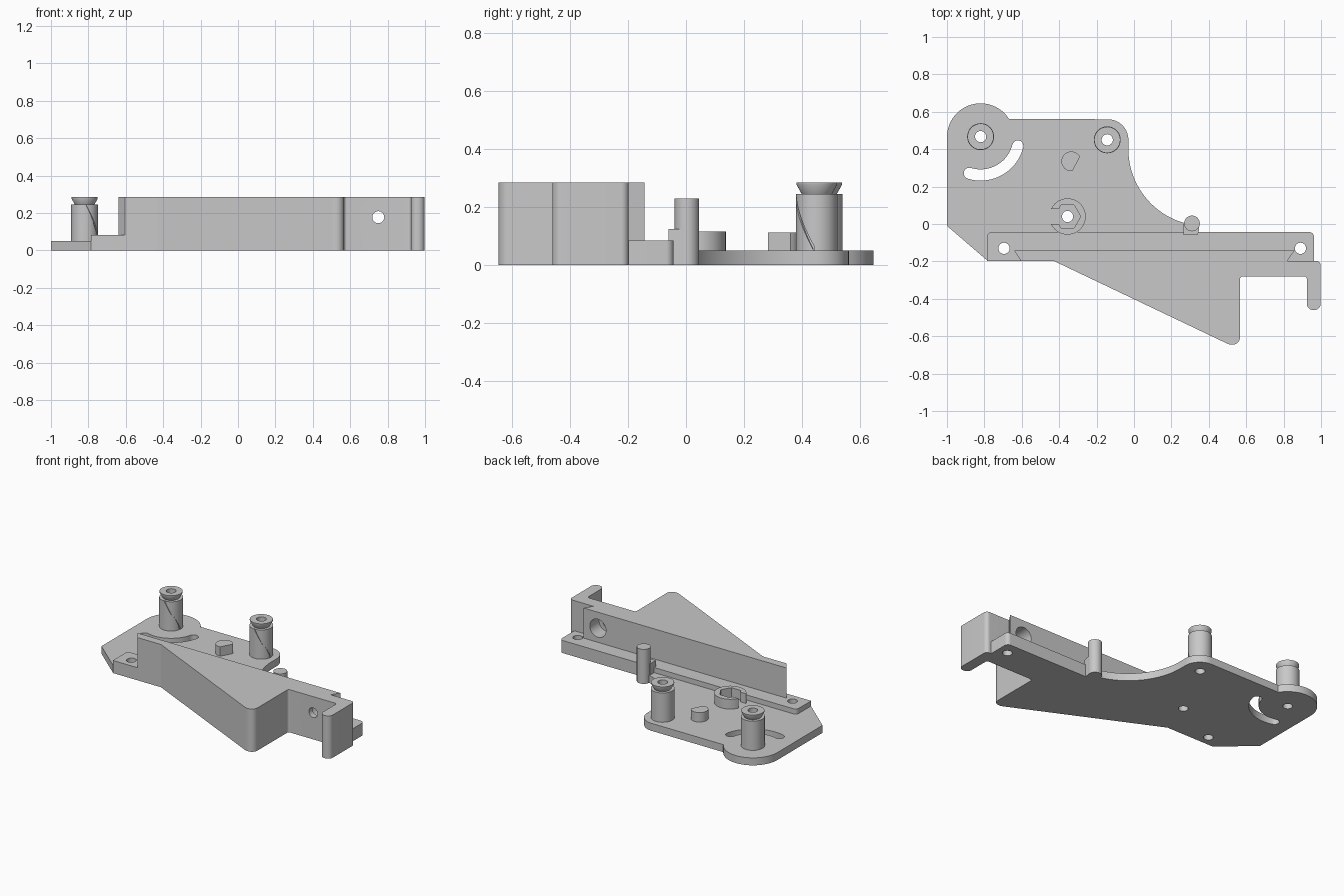
import bpy, bmesh, math
from mathutils import Vector

if "Cube" in bpy.data.objects:
    bpy.data.objects.remove(bpy.data.objects["Cube"])

grey = bpy.data.materials.new("plain grey")
grey.use_nodes = True
grey.diffuse_color = (0.58, 0.58, 0.58, 1)
grey.node_tree.nodes["Principled BSDF"].inputs["Base Color"].default_value = grey.diffuse_color
parts = []


def arc(cx, cy, r, a, b, n=24):
    """Points on an arc from angle a to angle b, in degrees."""
    angles = [math.radians(a + (b - a) * i / n) for i in range(n + 1)]
    return [(cx + r * math.cos(t), cy + r * math.sin(t)) for t in angles]


def rounded(corners, n=8):
    """Outline whose corners (x, y, radius) are rounded off."""
    out = []
    for i, (x, y, r) in enumerate(corners):
        p = Vector((x, y))
        if not r:
            out.append(p)
            continue
        u = (Vector(corners[i - 1][:2]) - p).normalized()
        v = (Vector(corners[(i + 1) % len(corners)][:2]) - p).normalized()
        half = u.angle(v) / 2
        centre = p + (u + v).normalized() * r / math.sin(half)
        start = p + u * r / math.tan(half) - centre
        end = p + v * r / math.tan(half) - centre
        out += [centre + start.lerp(end, k / n).normalized() * r for k in range(n + 1)]
    return out


def add(name, bm, keep=True):
    bmesh.ops.recalc_face_normals(bm, faces=bm.faces[:])
    mesh = bpy.data.meshes.new(name)
    bm.to_mesh(mesh)
    bm.free()
    mesh.materials.append(grey)
    obj = bpy.data.objects.new(name, mesh)
    bpy.context.collection.objects.link(obj)
    if keep:
        parts.append(obj)
    return obj


def prism(name, outline, z0, z1, keep=True):
    bm = bmesh.new()
    face = bm.faces.new([bm.verts.new((p[0], p[1], z0)) for p in outline])
    top = bmesh.ops.extrude_face_region(bm, geom=[face], use_keep_orig=True)["geom"]
    bmesh.ops.translate(bm, vec=(0, 0, z1 - z0),
                        verts=[v for v in top if isinstance(v, bmesh.types.BMVert)])
    return add(name, bm, keep)


def disc(x, y, r, n=32):
    return arc(x, y, r, 0, 360 - 360 / n, n - 1)


def cut(obj, cutter):
    """Subtract the cutter, bake the result and discard the cutter."""
    mod = obj.modifiers.new("cut", "BOOLEAN")
    mod.operation, mod.solver, mod.object = "DIFFERENCE", "EXACT", cutter
    cutter.hide_render = True
    graph = bpy.context.evaluated_depsgraph_get()
    mesh = bpy.data.meshes.new_from_object(obj.evaluated_get(graph))
    obj.modifiers.clear()
    obj.data = mesh
    bpy.data.objects.remove(cutter)


def drill(obj, x, y, r=0.03):
    cut(obj, prism("drill", disc(x, y, r), -0.1, 0.4, False))


def drill_along_y(obj, x, z, r, y0, y1):
    drill_bit = prism("drill", disc(x, z, r), -y1, -y0, False)
    drill_bit.rotation_euler.x = math.pi / 2
    cut(obj, drill_bit)


POST_A, POST_B, NUT = (-0.82, 0.467), (-0.143, 0.45), (-0.355, 0.04)

# Base plate with its curved slot and screw holes
plate = prism("base_plate",
              [(-1, -0.01), (-0.785, -0.195), (-0.76, -0.195), (-0.76, -0.08), (0.27, -0.08)]
              + arc(0.38, 0.4, 0.41, 255, 180)
              + arc(-0.14, 0.45, 0.11, 0, 90)
              + arc(-0.82, 0.465, 0.18, 32, 180, 36), 0, 0.05)
slot = (arc(*POST_A, 0.235, -107, -14)
        + arc(POST_A[0] + 0.199, POST_A[1] - 0.05, 0.03, -14, 166, 10)[1:-1]
        + arc(*POST_A, 0.175, -14, -107)
        + arc(POST_A[0] - 0.06, POST_A[1] - 0.196, 0.03, 73, 253, 10)[1:-1])
cut(plate, prism("slot", slot, -0.1, 0.2, False))
for spot in (POST_A, POST_B, NUT):
    drill(plate, *spot)

# Mounting rail
rail = prism("mounting_rail", rounded([
    (-0.785, -0.197, 0), (0.962, -0.197, 0), (0.962, -0.043, 0.025), (-0.785, -0.043, 0.025)]),
    0, 0.084)
for x in (-0.695, 0.89):
    drill(rail, x, -0.13)

# Tall wedge body ending in a hook, and the dovetail ridge along its back
body = prism("wedge_body", rounded([
    (-0.43, -0.197, 0), (0.51, -0.645, 0.05), (0.567, -0.645, 0.04), (0.567, -0.28, 0.015),
    (0.924, -0.28, 0.015), (0.924, -0.46, 0.034), (0.998, -0.46, 0.034), (0.998, -0.197, 0.025)]),
    0, 0.285)
ridge = prism("dovetail_ridge",
              [(-0.605, -0.197), (0.82, -0.197), (0.857, -0.143), (-0.64, -0.143)], 0.075, 0.285)
drill_along_y(body, 0.75, 0.178, 0.032, -0.4, 0)
drill_along_y(body, 0.75, 0.178, 0.06, -0.24, 0)
drill_along_y(ridge, 0.75, 0.178, 0.06, -0.24, 0)


def spool_post(name, x, y):
    """Hollow post with a flared collar and a spiral groove."""
    profile = [(0.03, 0.04), (0.072, 0.04), (0.072, 0.245), (0.052, 0.245),
               (0.07, 0.277), (0.07, 0.285), (0.03, 0.285)]
    bm = bmesh.new()
    ring = [bm.verts.new((r, 0, z)) for r, z in profile]
    edges = [bm.edges.new((ring[i - 1], ring[i])) for i in range(len(ring))]
    bmesh.ops.spin(bm, geom=ring + edges, cent=(0, 0, 0), axis=(0, 0, 1),
                   angle=math.tau, steps=40, use_merge=True)
    bmesh.ops.remove_doubles(bm, verts=bm.verts[:], dist=1e-5)
    post = add(name, bm)

    # square section swept down the side
    bm = bmesh.new()
    last, steps = None, 16
    for i in range(steps + 1):
        t = i / steps
        a, z = math.radians(-92 + 85 * t), 0.255 - 0.2 * t
        now = [bm.verts.new((r * math.cos(a), r * math.sin(a), z + h))
               for r, h in ((0.066, -0.009), (0.08, -0.009), (0.08, 0.009), (0.066, 0.009))]
        if last:
            for k in range(4):
                bm.faces.new((last[k - 1], last[k], now[k], now[k - 1]))
        if i in (0, steps):
            bm.faces.new(now)
        last = now
    cut(post, add("groove", bm, False))
    post.location = (x, y, 0)


spool_post("left_post", *POST_A)
spool_post("right_post", *POST_B)

# Open nut holder with a hexagonal pocket
holder = prism("nut_holder", disc(*NUT, 0.097, 40), 0.045, 0.115)
cut(holder, prism("pocket", disc(*NUT, 0.07, 6), 0, 0.2, False))
x, y = NUT
cut(holder, prism("gap", [(x - 0.15, y - 0.04), (x - 0.04, y - 0.04),
                          (x - 0.04, y + 0.04), (x - 0.15, y + 0.04)], 0, 0.2, False))

# Small stop block with one flat side
prism("stop_block", arc(-0.335, 0.335, 0.053, 28, 275), 0.045, 0.113)

# Guide pin with its foot beside the rail
prism("guide_pin", disc(0.31, 0.003, 0.042), 0, 0.23)
prism("guide_pin_foot", [(0.265, -0.06), (0.34, -0.06), (0.348, -0.03), (0.348, 0), (0.265, 0)],
      0, 0.125)

# Smooth round walls, keep edges sharp
bpy.ops.object.select_all(action="DESELECT")
for obj in parts:
    obj.select_set(True)
bpy.context.view_layer.objects.active = parts[0]
bpy.ops.object.shade_smooth_by_angle(angle=math.radians(30))
